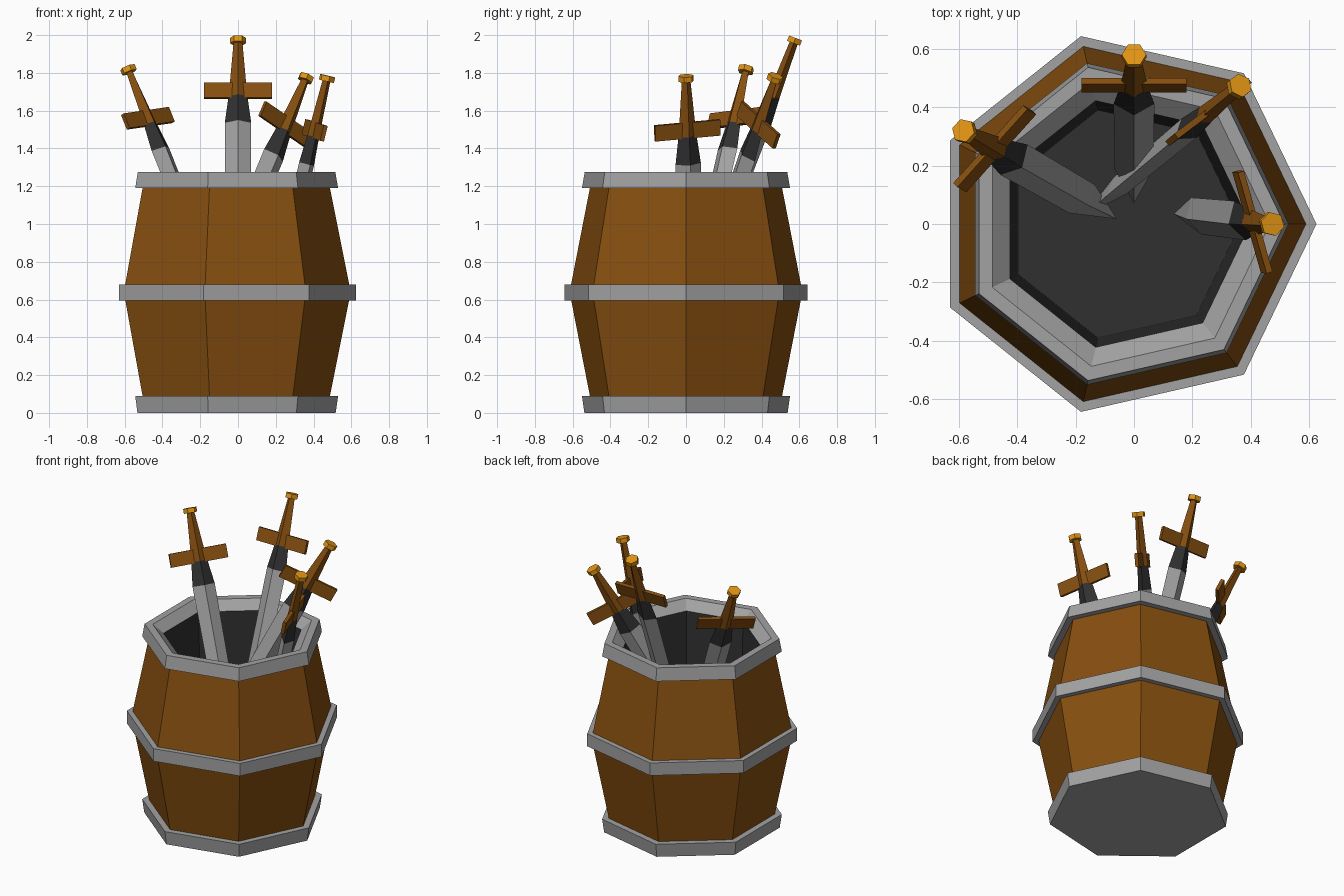
import bpy, bmesh, math
from mathutils import Vector, Matrix

cube = bpy.data.objects.get("Cube")
if cube:
    bpy.data.objects.remove(cube)


def material(name, color):
    m = bpy.data.materials.new(name)
    m.use_nodes = True
    m.diffuse_color = (*color, 1)
    m.node_tree.nodes["Principled BSDF"].inputs["Base Color"].default_value = (*color, 1)
    return m


WOOD = material("brown wood", (0.24, 0.078, 0.005))
STEEL = material("grey steel", (0.36, 0.36, 0.36))
DARK = material("dark iron", (0.03, 0.03, 0.03))
GOLD = material("gold", (0.76, 0.30, 0.007))


def loft(name, mat, rings, close=False, cap_start=False, cap_end=False, matrix=None):
    """Skin a list of equal-sided rings of points into one flat-shaded object."""
    bm = bmesh.new()
    loops = [[bm.verts.new(p) for p in ring] for ring in rings]
    pairs = list(zip(loops, loops[1:]))
    if close:
        pairs.append((loops[-1], loops[0]))
    n = len(loops[0])
    for a, b in pairs:
        for i in range(n):
            j = (i + 1) % n
            bm.faces.new((a[i], a[j], b[j], b[i]))
    if cap_start:
        bm.faces.new(loops[0][::-1])
    if cap_end:
        bm.faces.new(loops[-1])
    if close or (cap_start and cap_end):
        bmesh.ops.recalc_face_normals(bm, faces=bm.faces)
    mesh = bpy.data.meshes.new(name)
    bm.to_mesh(mesh)
    bm.free()
    mesh.materials.append(mat)
    ob = bpy.data.objects.new(name, mesh)
    if matrix:
        ob.matrix_world = matrix
    bpy.context.collection.objects.link(ob)
    return ob


def ngon(sides, rx, z, ry=None):
    """Ring of points with its first corner on +x."""
    ry = rx if ry is None else ry
    return [(rx * math.cos(math.tau * i / sides), ry * math.sin(math.tau * i / sides), z)
            for i in range(sides)]


# Barrel: seven staves, three hoops and a dark hollow
CENTRE = Matrix.Translation((-0.035, 0, 0))


def barrel_part(name, mat, profile, **kw):
    return loft(name, mat, [ngon(7, r, z) for r, z in profile], matrix=CENTRE, **kw)


barrel_part("barrel_staves", WOOD, [(0.505, 0.04), (0.522, 0.09), (0.632, 0.64),
                                    (0.522, 1.19), (0.505, 1.23)])
barrel_part("bottom_hoop", STEEL, [(0.552, 0), (0.565, 0.09), (0.48, 0.09)],
            cap_start=True, cap_end=True)
barrel_part("middle_hoop", STEEL, [(0.60, 0.595), (0.66, 0.595), (0.66, 0.68), (0.60, 0.68)],
            close=True)
barrel_part("top_hoop", STEEL, [(0.44, 1.19), (0.565, 1.19), (0.55, 1.275),
                                (0.50, 1.275), (0.433, 1.22)], close=True)
barrel_part("barrel_inside", DARK, [(0.433, 1.22), (0.40, 0.12)][::-1], cap_start=True)
bpy.data.objects["barrel_inside"].data.flip_normals()


# Swords: local z runs along the blade to the pommel, local x along the guard
def sword(name, top, axis, guard):
    z = Vector(axis).normalized()
    x = Vector(guard)
    x = (x - z * x.dot(z)).normalized()
    y = z.cross(x)
    m = Matrix((x, y, z)).transposed().to_4x4()
    m.translation = Vector(top)

    def piece(part, mat, sections, sides=4):
        rings = [ngon(sides, w, h, t) for h, w, t in sections]
        loft(name + "_" + part, mat, rings, cap_start=True, cap_end=True, matrix=m)

    piece("pommel", GOLD, [(-0.03, 0.042, 0.042), (0, 0.042, 0.042)], 6)
    piece("grip", WOOD, [(-0.34, 0.05, 0.033), (-0.03, 0.024, 0.022)])
    piece("collar", DARK, [(-0.48, 0.07, 0.042), (-0.33, 0.05, 0.033)])
    piece("blade", STEEL, [(-1.44, 0.002, 0.002), (-1.12, 0.066, 0.036), (-0.48, 0.07, 0.042)])

    # Crossguard plate
    plate = [[(sx * 0.18, sy * 0.011, h) for sx, sy in ((1, 1), (-1, 1), (-1, -1), (1, -1))]
             for h in (-0.34, -0.255)]
    loft(name + "_guard", WOOD, plate, cap_start=True, cap_end=True, matrix=m)


sword("back_sword", (0, 0.58, 1.985), (0, 0.375, 1), (1, 0, 0))
sword("right_sword", (-0.585, 0.32, 1.83), (-0.40, 0.23, 1), (0.24, 0.29, 0.07))
sword("left_sword", (0.475, 0, 1.785), (0.24, -0.025, 1), (-0.10, 0.35, 0.03))
sword("back_left_sword", (0.365, 0.475, 1.785), (0.42, 0.35, 1), (0.25, 0.19, -0.16))
